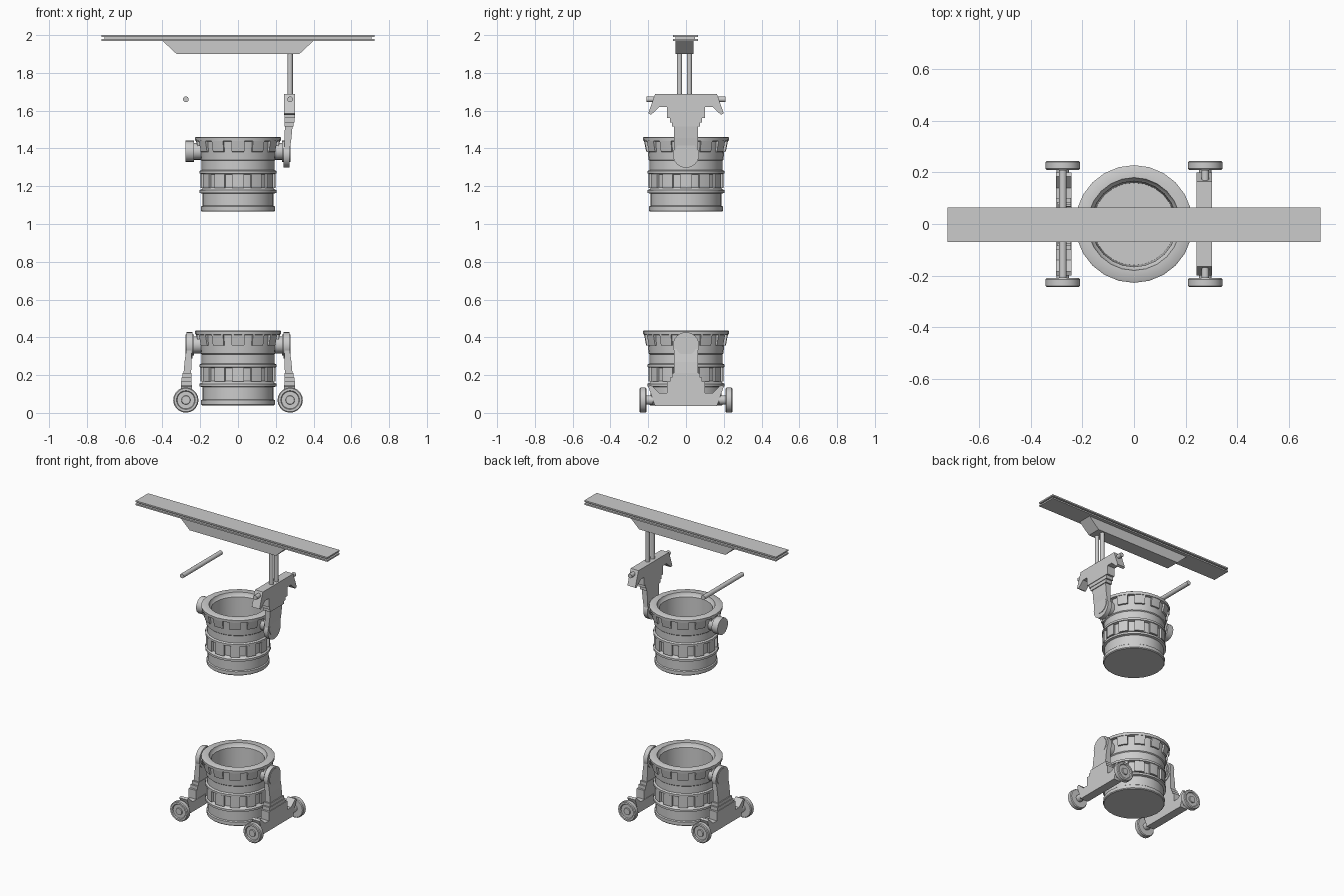
import bpy, bmesh
from math import sin, cos, pi, tau, radians
from mathutils import Vector

if "Cube" in bpy.data.objects:
    bpy.data.objects.remove(bpy.data.objects["Cube"])


def finish(name, bm, smooth=False):
    bmesh.ops.remove_doubles(bm, verts=bm.verts, dist=1e-5)
    bmesh.ops.recalc_face_normals(bm, faces=bm.faces)
    me = bpy.data.meshes.new(name)
    bm.to_mesh(me)
    bm.free()
    ob = bpy.data.objects.new(name, me)
    bpy.context.collection.objects.link(ob)
    if smooth:
        bpy.ops.object.select_all(action='DESELECT')
        ob.select_set(True)
        bpy.context.view_layer.objects.active = ob
        bpy.ops.object.shade_smooth_by_angle(angle=radians(35))
    return ob


def prism(name, pts, axis, a, b, fn=lambda v: v):
    """Extrude a 2D profile along an axis; fn places every point."""
    bm = bmesh.new()
    def pt(p, t):
        c = {'x': (t, p[0], p[1]), 'y': (p[0], t, p[1])}[axis]
        return bm.verts.new(fn(Vector(c)))
    lo, hi = [[pt(p, t) for p in pts] for t in (a, b)]
    n = len(pts)
    bm.faces.new(lo)
    bm.faces.new(hi[::-1])
    for i in range(n):
        j = (i + 1) % n
        bm.faces.new((lo[i], lo[j], hi[j], hi[i]))
    return finish(name, bm)


def box(name, x, y, z, fn=lambda v: v):
    return prism(name, [(y[0], z[0]), (y[1], z[0]), (y[1], z[1]), (y[0], z[1])],
                 'x', x[0], x[1], fn)


def lathe(name, prof, n, axis='z', centre=(0, 0, 0), arcs=None, fn=lambda v: v):
    """Revolve a closed (radius, height) profile, fully or over several arcs."""
    bm = bmesh.new()
    c = Vector(centre)
    def pt(r, h, a):
        p, q = r * cos(a), r * sin(a)
        return fn(c + Vector({'x': (h, p, q), 'y': (p, h, q), 'z': (p, q, h)}[axis]))
    for a0, a1 in arcs or [(0, tau)]:
        rows = [[bm.verts.new(pt(r, h, a0 + (a1 - a0) * k / n)) for r, h in prof]
                for k in range(n + 1)]
        m = len(prof)
        for k in range(n):
            for i in range(m):
                j = (i + 1) % m
                if prof[i][0] == 0 and prof[j][0] == 0:
                    continue
                f = [rows[k][i], rows[k][j], rows[k + 1][j], rows[k + 1][i]]
                if prof[i][0] == 0:
                    f.pop(3)
                elif prof[j][0] == 0:
                    f.pop(2)
                bm.faces.new(f)
        if arcs:
            bm.faces.new(rows[0])
            bm.faces.new(rows[-1][::-1])
    return finish(name, bm, True)


def rod(name, axis, centre, r, a, b, n=16, fn=lambda v: v):
    return lathe(name, [(0, a), (r, a), (r, b), (0, b)], n, axis, centre, fn=fn)


# Bucket: body, rim teeth, belt blocks and pivot discs
def bucket(label, z):
    o = (0, 0, z)
    lathe(label + "_bucket_body", [
        (0, .0), (.19, .0), (.195, .005), (.195, .027), (.188, .032), (.188, .096),
        (.203, .1), (.203, .114), (.192, .12), (.184, .128), (.184, .198), (.203, .202),
        (.203, .216), (.192, .222), (.192, .27), (.198, .275), (.208, .372), (.226, .374),
        (.228, .392), (.222, .396), (.18, .396), (.176, .38), (.166, .37), (.16, .04),
        (0, .04)], 24, centre=o)
    def arcs(half):
        return [(tau * k / 12 + pi / 2 - radians(half), tau * k / 12 + pi / 2 + radians(half))
                for k in range(12)]
    lathe(label + "_rim_teeth", [(.19, .315), (.211, .318), (.222, .374), (.19, .374)],
          2, centre=o, arcs=arcs(9))
    lathe(label + "_belt_blocks", [(.17, .126), (.199, .126), (.199, .2), (.17, .2)],
          2, centre=o, arcs=arcs(9))
    for s in (-1, 1):
        lathe(label + "_pivot", [(0, .17), (.045, .17), (.045, .232), (.056, .232),
                                 (.056, .277), (0, .277)], 20, 'x', (0, 0, .32),
              fn=lambda v: Vector((s * v.x, v.y, v.z + z)))


bucket("lower", .04)
bucket("upper", 1.065)


# Pivot bracket, designed for the lower right side
def bracket(label, fn):
    half = [(.164, .037), (.2, .14), (.185, .147), (.14, .105), (.1, .105)]
    foot = half + [(-y, z) for y, z in half[::-1]]
    prism(label + "_foot", foot, 'x', .243, .302, fn)
    for w, z0, z1, x in [(.1, .1, .165, .302), (.086, .16, .188, .298), (.075, .18, .21, .294)]:
        box(label + "_step", (.245, x), (-w, w), (z0, z1), fn)
    prism(label + "_arm", [(.248, .2), (.289, .2), (.283, .27), (.269, .365), (.245, .365)],
          'y', -.064, .064, fn)
    rod(label + "_head", 'x', (0, 0, .357), .07, .242, .273, 24, fn)


for s, side in ((-1, "left"), (1, "right")):
    bracket("lower_bracket_" + side, lambda v: Vector((s * v.x, v.y, v.z)))
    # Wheels and axles of the trolley
    rod("wheel_axle", 'y', (s * .276, 0, .068), .017, -.22, .22)
    for e in (-1, 1):
        lathe("wheel", [(0, .175), (.024, .175), (.024, .21), (.062, .21), (.067, .215),
                        (.067, .24), (.062, .245), (.05, .245), (.046, .238), (.024, .238),
                        (.022, .245), (0, .245)], 20, 'y', (s * .276, 0, .068),
              fn=lambda v: Vector((v.x, e * v.y, v.z)))
    # Hanger pin
    rod("hanger_pin", 'y', (s * .276, 0, 1.66), .015, -.21, .21)

# Inverted hanger bracket on the right
bracket("upper_bracket", lambda v: Vector((v.x, v.y, 1.725 - v.z)))

# Hanger rods
for y in (-.034, .018):
    rod("hanger_rod", 'z', (.276, y, 0), .014, 1.67, 1.91)

# Overhead beam with flanges, web and tapered carriage
box("beam_top_flange", (-.722, .722), (-.07, .063), (1.99, 2.0))
box("beam_web", (-.706, .706), (-.055, .048), (1.978, 1.992))
box("beam_bottom_flange", (-.722, .722), (-.07, .063), (1.97, 1.98))
prism("carriage", [(-.325, 1.9), (.325, 1.9), (.4, 1.97), (-.4, 1.97)], 'y', -.056, .04)
